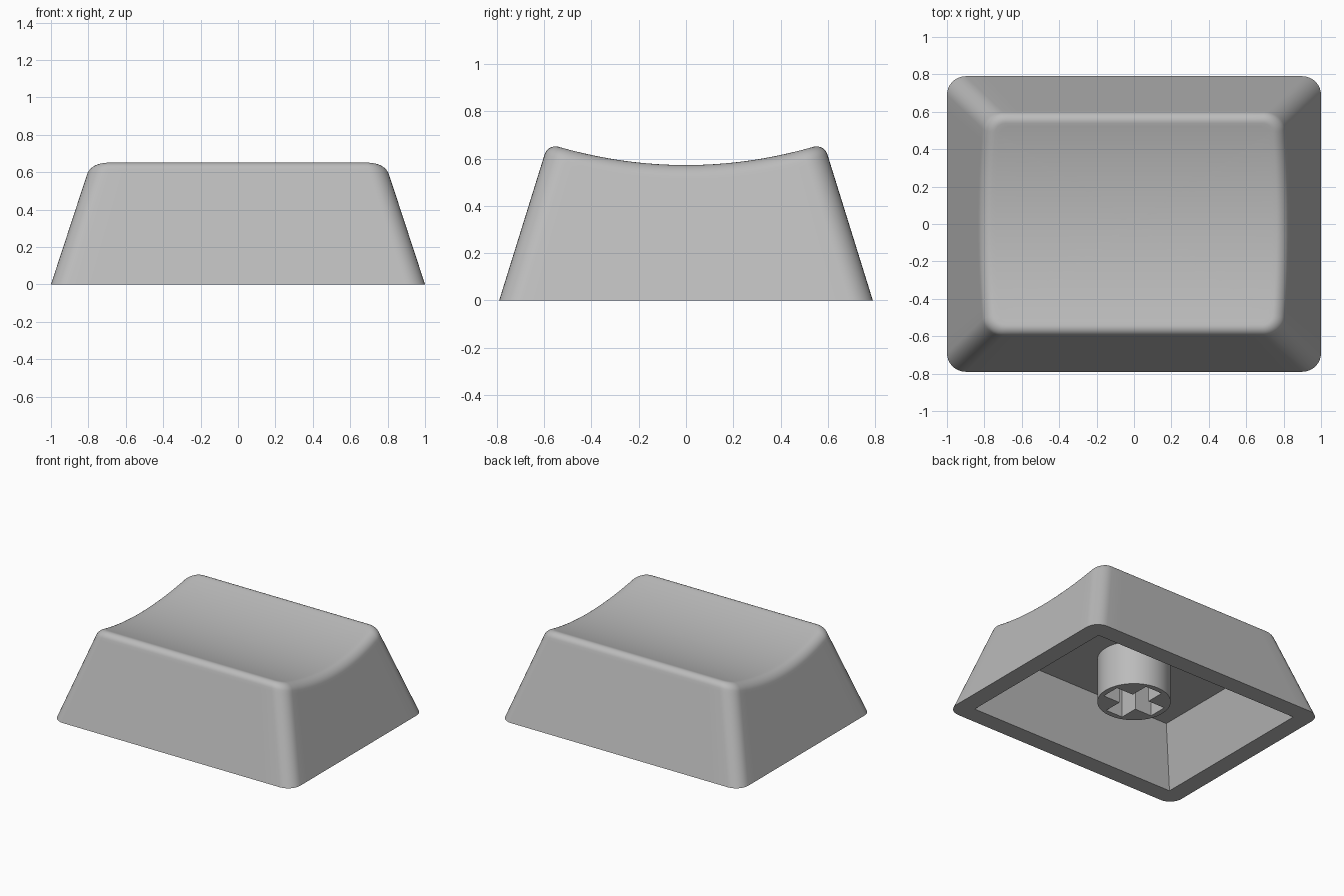
import bpy, bmesh, math

if "Cube" in bpy.data.objects:
    bpy.data.objects.remove(bpy.data.objects["Cube"])

HX, HY = 1.0, 0.79          # half size at the base
KX, KY = 0.328, 0.311       # inward lean of the walls per unit height
R_CORNER, FILLET = 0.10, 0.05
DISH_Z, DISH_R = 0.572, 1.91
WALL, CEILING, STEM_Z = 0.134, 0.42, 0.088

grey = bpy.data.materials.new("warm_grey_plastic")
grey.diffuse_color = (0.5, 0.5, 0.5, 1)
grey.use_nodes = True
grey.node_tree.nodes["Principled BSDF"].inputs["Base Color"].default_value = grey.diffuse_color


def add_object(name, bm):
    bmesh.ops.recalc_face_normals(bm, faces=bm.faces)
    mesh = bpy.data.meshes.new(name)
    bm.to_mesh(mesh)
    bm.free()
    mesh.materials.append(grey)
    obj = bpy.data.objects.new(name, mesh)
    bpy.context.collection.objects.link(obj)
    return obj


def cut(target, cutter):
    mod = target.modifiers.new("cut", 'BOOLEAN')
    mod.operation, mod.solver, mod.object = 'DIFFERENCE', 'EXACT', cutter
    bpy.context.view_layer.objects.active = target
    bpy.ops.object.modifier_apply(modifier=mod.name)
    bpy.data.objects.remove(cutter)


def smooth(obj):
    bpy.ops.object.select_all(action='DESELECT')
    obj.select_set(True)
    bpy.context.view_layer.objects.active = obj
    bpy.ops.object.shade_smooth_by_angle(angle=math.radians(30))


def dish(y):
    return DISH_Z + DISH_R - math.sqrt(DISH_R ** 2 - y * y)


# Rounded rectangle outline: corner sign (a, b) and corner direction (nx, ny)
def outline(corner_steps=8, side_steps=16):
    signs = [(1, 1), (-1, 1), (-1, -1), (1, -1)]
    pts = []
    for c, (a, b) in enumerate(signs):
        for i in range(corner_steps + 1):
            t = math.pi / 2 * (c + i / corner_steps)
            pts.append((a, b, math.cos(t), math.sin(t)))
        a2, b2 = signs[(c + 1) % 4]
        for i in range(1, side_steps):
            f = i / side_steps
            pts.append((a + (a2 - a) * f, b + (b2 - b) * f, pts[-1][2], pts[-1][3]))
    return pts


def wall_point(p, z, inset=0.0):
    a, b, nx, ny = p
    r = R_CORNER - inset
    x = HX - KX * z - inset - r
    y = HY - KY * z - inset - r
    return (a * x + nx * r, b * y + ny * r, z)


def rim_point(p, drop, inset):
    z = 0.6
    for _ in range(8):
        z = dish(wall_point(p, z, inset)[1]) - drop
    return wall_point(p, z, inset)


# Cap shell: base, wall, rounded rim, then scooped top
outl = outline()
rings = [[wall_point(p, 0) for p in outl]]
rings.append([rim_point(p, FILLET + 0.02, 0) for p in outl])
for i in range(8):
    t = math.pi / 2 * i / 7
    rings.append([rim_point(p, FILLET * (1 - math.sin(t)), FILLET * (1 - math.cos(t))) for p in outl])
last = rings[-1]
for s in [0.97] + [i / 12 for i in range(11, 0, -1)]:
    rings.append([(x * s, y * s, dish(y * s)) for x, y, z in last])

bm = bmesh.new()
loops = [[bm.verts.new(c) for c in ring] for ring in rings]
n = len(outl)
for lo, hi in zip(loops, loops[1:]):
    for i in range(n):
        j = (i + 1) % n
        bm.faces.new((lo[i], lo[j], hi[j], hi[i]))
centre = bm.verts.new((0, 0, DISH_Z))
for i in range(n):
    bm.faces.new((loops[-1][i], loops[-1][(i + 1) % n], centre))
bm.faces.new(loops[0][::-1])
cap = add_object("cap_shell", bm)

# Hollow underside with sharp tapered corners
bm = bmesh.new()
bmesh.ops.create_cube(bm, size=2)
for v in bm.verts:
    z = CEILING if v.co.z > 0 else -0.1
    v.co = (v.co.x * (HX - WALL - KX * z), v.co.y * (HY - WALL - KY * z), z)
cut(cap, add_object("cavity_cutter", bm))
smooth(cap)

# Mounting stem under the ceiling
bm = bmesh.new()
bmesh.ops.create_cone(bm, cap_ends=True, segments=64, radius1=0.25, radius2=0.25,
                      depth=CEILING - STEM_Z + 0.01)
bmesh.ops.translate(bm, verts=bm.verts, vec=(0, 0, (CEILING + 0.01 + STEM_Z) / 2))
stem = add_object("mounting_stem", bm)

# Cross-shaped socket in the stem
L, W = 0.21, 0.07
plus = [(L, -W), (L, W), (W, W), (W, L), (-W, L), (-W, W),
        (-L, W), (-L, -W), (-W, -W), (-W, -L), (W, -L), (W, -W)]
bm = bmesh.new()
face = bm.faces.new([bm.verts.new((x, y, 0)) for x, y in plus])
top = bmesh.ops.extrude_face_region(bm, geom=[face])["geom"]
bmesh.ops.translate(bm, verts=[g for g in top if isinstance(g, bmesh.types.BMVert)], vec=(0, 0, CEILING))
cut(stem, add_object("socket_cutter", bm))
smooth(stem)
